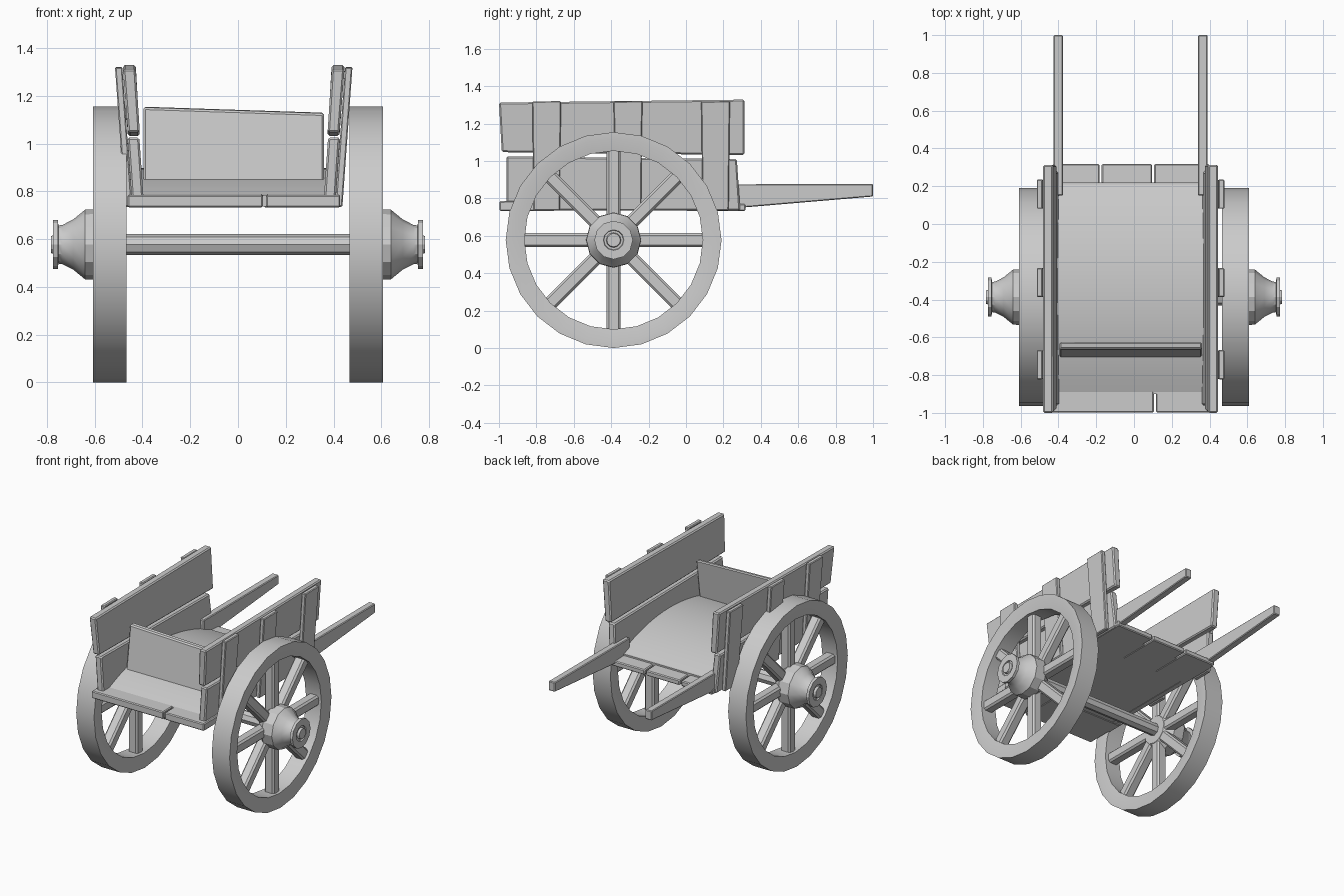
import bpy, bmesh, math
from mathutils import Matrix, Vector

if "Cube" in bpy.data.objects:
    bpy.data.objects.remove(bpy.data.objects["Cube"])

BODY_X = -0.018            # the body sits slightly off the wheel centre
AXLE = Vector((0.0, -0.387, 0.577))


def finish(name, bm, bevel=0.0, smooth=False):
    bmesh.ops.recalc_face_normals(bm, faces=bm.faces[:])
    me = bpy.data.meshes.new(name)
    bm.to_mesh(me)
    bm.free()
    ob = bpy.data.objects.new(name, me)
    bpy.context.collection.objects.link(ob)
    if bevel:
        m = ob.modifiers.new("bevel", 'BEVEL')
        m.width, m.segments = bevel, 1
    if smooth:
        bpy.ops.object.select_all(action='DESELECT')
        ob.select_set(True)
        bpy.context.view_layer.objects.active = ob
        bpy.ops.object.shade_smooth_by_angle(angle=math.radians(28))
    return ob


def plank(name, bottom, top, bevel=0.008, side=0):
    """bottom/top: x0, x1, y0, y1, z at y0, z at y1.
    side = +1/-1 measures x outward from the body's centre line."""
    bm = bmesh.new()
    rings = []
    for x0, x1, y0, y1, z0, z1 in (bottom, top):
        if side:
            x0, x1 = BODY_X + side * x0, BODY_X + side * x1
        rings.append([bm.verts.new(c) for c in
                      ((x0, y0, z0), (x1, y0, z0), (x1, y1, z1), (x0, y1, z1))])
    a, b = rings
    bm.faces.new(a)
    bm.faces.new(b)
    for i in range(4):
        j = (i + 1) % 4
        bm.faces.new((a[i], a[j], b[j], b[i]))
    return finish(name, bm, bevel)


def lathe(name, profile, sides, closed=False, bevel=0.0, smooth=True):
    """Spin (x, radius) points around the axle line."""
    bm = bmesh.new()
    rings = []
    for k in range(sides):
        t = 2 * math.pi * k / sides
        rings.append([bm.verts.new((x, AXLE.y + r * math.sin(t), AXLE.z + r * math.cos(t)))
                      for x, r in profile])
    n = len(profile)
    for k in range(sides):
        a, b = rings[k], rings[(k + 1) % sides]
        for i in range(n if closed else n - 1):
            j = (i + 1) % n
            bm.faces.new((a[i], a[j], b[j], b[i]))
    if not closed:
        bm.faces.new([r[0] for r in rings])
        bm.faces.new([r[-1] for r in rings])
    return finish(name, bm, bevel, smooth)


# wheels: rim, spokes and hub on each side
for s, label in ((1, "right"), (-1, "left")):
    rim = [(0.467, 0.577), (0.608, 0.577), (0.608, 0.545), (0.598, 0.477),
           (0.477, 0.477), (0.467, 0.545)]
    lathe(label + "_wheel_rim", [(s * x, r) for x, r in rim], 24, closed=True)

    bm = bmesh.new()
    for k in range(8):
        m = (Matrix.Translation((s * 0.54, AXLE.y, AXLE.z))
             @ Matrix.Rotation(k * math.pi / 4, 4, 'X')
             @ Matrix.Translation((0, 0, 0.265))
             @ Matrix.Diagonal((0.075, 0.075, 0.45, 1)))
        bmesh.ops.create_cube(bm, size=1, matrix=m)
    finish(label + "_spokes", bm, 0.012)

    hub = [(0.50, 0.10), (0.56, 0.148), (0.64, 0.146), (0.69, 0.105), (0.735, 0.082),
           (0.752, 0.08), (0.754, 0.103), (0.774, 0.103), (0.774, 0.055),
           (0.766, 0.052), (0.766, 0.04), (0.783, 0.036)]
    lathe(label + "_hub", [(s * x, r) for x, r in hub], 12)

# axle
lathe("axle", [(-0.53, 0.044), (0.53, 0.044)], 8, smooth=False)

# side walls: two boards, three battens and a handle per side
for s, label in ((1, "right"), (-1, "left")):
    plank(label + "_lower_board", (0.375, 0.425, -0.96, 0.29, 0.735, 0.735),
          (0.395, 0.445, -0.96, 0.272, 1.025, 1.01), side=s)
    plank(label + "_upper_board", (0.393, 0.443, -0.985, 0.312, 1.047, 1.032),
          (0.41, 0.464, -1.0, 0.312, 1.312, 1.328), side=s)
    for i, y in enumerate((-0.745, -0.31, 0.158)):
        plank(f"{label}_batten_{i + 1}",
              (0.425, 0.455, y - 0.07, y + 0.07, 0.735, 0.735),
              (0.466, 0.497, y - 0.077, y + 0.077, 1.318, 1.32), 0.005, side=s)
    plank(label + "_handle", (0.358, 0.408, 0.15, 1.0, 0.738, 0.81),
          (0.358, 0.408, 0.15, 1.0, 0.875, 0.877), 0.005, side=s)

# floor boards: plain middle, split ends at front and back
plank("floor_middle", (-0.43, 0.40, -0.90, 0.22, 0.737, 0.737),
      (-0.43, 0.40, -0.90, 0.22, 0.785, 0.785), 0)
for i, (a, b) in enumerate(((-0.43, -0.183), (-0.171, 0.095), (0.107, 0.40))):
    plank(f"back_floor_board_{i + 1}", (a, b, 0.0, 0.318, 0.733, 0.733),
          (a, b, 0.0, 0.318, 0.785, 0.77), 0.006)
for i, (a, b) in enumerate(((-0.463, 0.105), (0.117, 0.428))):
    plank(f"front_floor_board_{i + 1}", (a, b, -0.998, -0.7, 0.733, 0.733),
          (a, b, -0.998, -0.7, 0.785, 0.788), 0.006)

# gently arched bed lining
bm = bmesh.new()
N = 16
arc = []
for i in range(N + 1):
    u = -1 + 2 * i / N
    arc.append((-0.34 + 0.55 * u, 0.787 + 0.11 * (1 - u * u)))
ends = [[bm.verts.new((x, y, z)) for y, z in arc] for x in (-0.405, 0.37)]
for i in range(N):
    bm.faces.new((ends[0][i], ends[0][i + 1], ends[1][i + 1], ends[1][i]))
bm.faces.new(ends[0])
bm.faces.new(ends[1])
bm.faces.new((ends[0][0], ends[1][0], ends[1][-1], ends[0][-1]))
finish("arched_bed", bm, smooth=True)

# front panel, leaning back, with a top edge that drops to the right
panel = plank("front_panel", (-0.395, 0.36, -0.712, -0.672, 0.79, 0.79),
              (-0.395, 0.36, -0.662, -0.625, 1.15, 1.155), 0.008)
for v in panel.data.vertices:
    if v.co.z > 1 and v.co.x > 0:
        v.co.z -= 0.025
